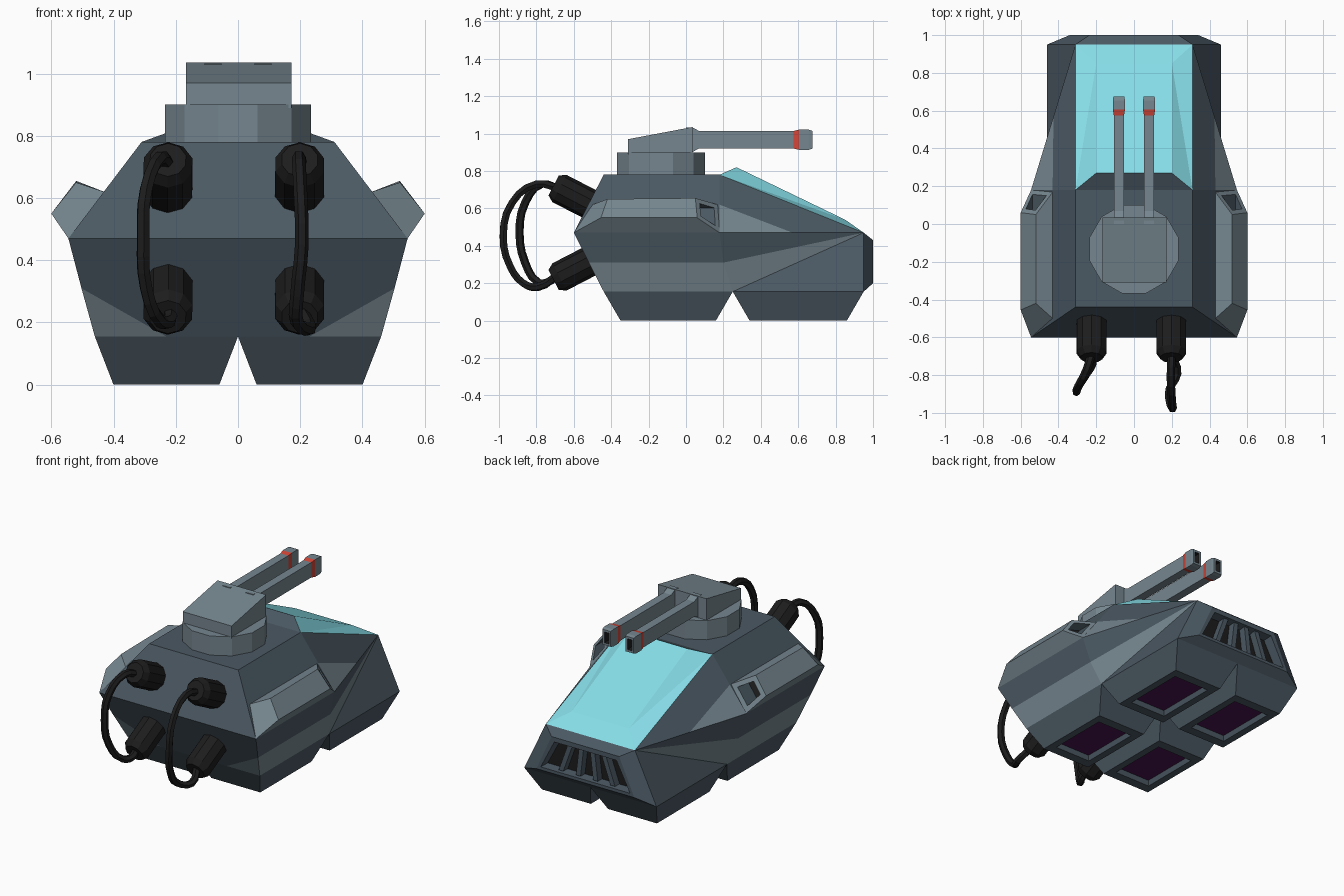
import bpy, bmesh, math
from mathutils import Vector

if "Cube" in bpy.data.objects:
    bpy.data.objects.remove(bpy.data.objects["Cube"])


def mat(name, r, g, b):
    m = bpy.data.materials.new(name)
    m.diffuse_color = (r, g, b, 1)
    m.use_nodes = True
    m.node_tree.nodes["Principled BSDF"].inputs["Base Color"].default_value = m.diffuse_color
    return m


MATS = [mat("dark_armour", .07, .10, .125), mat("light_armour", .18, .24, .275),
        mat("black_rubber", .012, .012, .012), mat("canopy_glass", .24, .72, .80),
        mat("red_band", .65, .06, .04), mat("purple_glow", .07, .008, .08)]
DARK, LIGHT, BLACK, GLASS, RED, PURPLE = range(6)


def finish(name, bm):
    bmesh.ops.recalc_face_normals(bm, faces=bm.faces)
    me = bpy.data.meshes.new(name)
    bm.to_mesh(me)
    bm.free()
    for m in MATS:
        me.materials.append(m)
    ob = bpy.data.objects.new(name, me)
    bpy.context.collection.objects.link(ob)
    return ob


def loft(name, loops, colours, start=True):
    """Bridge loops; colours holds one per band plus one for the end cap."""
    bm = bmesh.new()
    rings = [[bm.verts.new(p) for p in lp] for lp in loops]
    n = len(rings[0])
    for a, b, c in zip(rings, rings[1:], colours):
        for i in range(n):
            j = (i + 1) % n
            bm.faces.new((a[i], a[j], b[j], b[i])).material_index = c
    bm.faces.new(rings[-1]).material_index = colours[-1]
    if start:
        bm.faces.new(rings[0]).material_index = colours[0]
    return finish(name, bm)


def rect_y(y, cx, cz, hx, hz):
    return [(cx - hx, y, cz - hz), (cx + hx, y, cz - hz), (cx + hx, y, cz + hz), (cx - hx, y, cz + hz)]


def rect_z(x0, x1, y0, y1, z):
    return [(x0, y0, z), (x1, y0, z), (x1, y1, z), (x0, y1, z)]


def ring(c, axis, r, n, turn=0):
    q = Vector(axis).to_track_quat('Z', 'Y')
    return [Vector(c) + q @ Vector((r * math.cos(a), r * math.sin(a), 0))
            for a in (turn + 2 * math.pi * i / n for i in range(n))]


# Hull: right-hand corner points, '-' means mirrored
P = {"d0": (.31, -.44, .78), "d1": (.31, .18, .78), "d2": (.2, .27, .82), "c": (.2, .85, .54),
     "n": (.31, .95, .47), "w0": (.545, -.6, .47), "w1": (.545, .18, .47),
     "a": (.431, .18, .62), "b": (.426, .57, .47), "l0": (.503, -.52, .31), "l1": (.503, .2, .31),
     "s0": (.46, -.44, .155), "s1": (.46, .25, .155), "s2": (.46, .95, .155),
     "t": (.23, -.44, .155), "f0": (.235, 1, .43), "f1": (.34, 1, .2)}
SIDES = [("w0 w1 l1 l0", DARK), ("w1 b n l1", DARK), ("d0 d1 a w1 w0", DARK), ("d1 n b a", DARK),
         ("s1 s2 n", DARK), ("n s2 f1 f0", DARK), ("w1 b a", LIGHT), ("l0 l1 s1 s0", LIGHT),
         ("l1 n s1", LIGHT), ("l0 s0 t", LIGHT), ("d1 c d2", GLASS), ("d1 n c", GLASS)]
# Strips that span the middle, listed on the right side only
MIDDLE = [("d0 d1", DARK), ("d1 d2", DARK), ("d0 w0", DARK), ("w0 l0 t", DARK), ("d2 c", GLASS),
          ("c n", GLASS), ("n f0", DARK), ("f1 s2", DARK), ("t s0 s1 s2", DARK), ("f0 f1", DARK)]
bm = bmesh.new()
V = {}
for k, (x, y, z) in P.items():
    V[k] = bm.verts.new((x, y, z))
    V["-" + k] = bm.verts.new((-x, y, z))
for keys, c in SIDES:
    ks = keys.split()
    bm.faces.new([V[k] for k in ks]).material_index = c
    bm.faces.new([V["-" + k] for k in reversed(ks)]).material_index = c
for keys, c in MIDDLE:
    ks = keys.split()
    nose = bm.faces.new([V[k] for k in ks] + [V["-" + k] for k in reversed(ks)])
    nose.material_index = c
bmesh.ops.recalc_face_normals(bm, faces=bm.faces)
# Recessed nose grille
bmesh.ops.inset_individual(bm, faces=[nose], thickness=.035)
bmesh.ops.inset_individual(bm, faces=[nose], thickness=.008, depth=-.06)
nose.material_index = BLACK
finish("hull", bm)

for i in range(4):
    k = (i - 1.5) / 1.5
    xt, xb, h = k * .115, k * .18, .016
    loft(f"grille_slat_{i}", [[(xb - h, y, .225), (xb + h, y, .225), (xt + h, y, .405), (xt - h, y, .405)]
                              for y in (.93, .985)], [DARK, DARK])

# Four hover pods with recessed glowing undersides
for side, s in (("left", -1), ("right", 1)):
    for end, y0, y1, b0, b1 in (("rear", -.44, .25, -.35, .16), ("nose", .25, .95, .34, .86)):
        loops = [rect_z(0, .46, y0, y1, .155), rect_z(.06, .40, b0, b1, 0),
                 rect_z(.105, .355, b0 + .06, b1 - .06, 0), rect_z(.115, .345, b0 + .07, b1 - .07, .03)]
        loops = [[(s * x, y, z) for x, y, z in lp] for lp in loops]
        loft(f"hover_pod_{end}_{side}", loops, [DARK, DARK, DARK, PURPLE], start=False)

    # Side sponson with a forward intake
    back = [(.43, -.5, .62), (.52, -.42, .65), (.60, -.455, .55), (.545, -.6, .47)]
    front = [(.43, .17, .62), (.52, .05, .655), (.60, .06, .55), (.545, .18, .47)]
    back, front = ([Vector((s * x, y, z)) for x, y, z in lp] for lp in (back, front))
    mid = sum(front, Vector()) / 4
    lip = [p.lerp(mid, .36) for p in front]
    deep = [p + Vector((0, -.1, 0)) for p in lip]
    loft(f"sponson_{side}", [back, front, lip, deep], [LIGHT, LIGHT, DARK, BLACK])

    # Gun barrel: flared root, red band, hollow muzzle
    secs = [(.0, .027, .065), (.035, .027, .065), (.07, .027, .047), (.575, .027, .047),
            (.605, .032, .054), (.655, .032, .054), (.675, .029, .048), (.675, .016, .034), (.62, .016, .034)]
    loft(f"gun_barrel_{side}", [rect_y(y, s * .08, .967, hx, hz) for y, hx, hz in secs],
         [LIGHT, LIGHT, LIGHT, RED, LIGHT, LIGHT, LIGHT, BLACK, BLACK])

# Turret ring and wedge head
loft("turret_ring", [ring((0, -.133, z), (0, 0, 1), .243, 12, math.pi / 12) for z in (.76, .9)], [LIGHT, LIGHT])
profile = [(-.31, .89), (-.31, .97), (.035, 1.035), (.035, .89)]
loft("turret_head", [[(x, y, z) for y, z in profile] for x in (-.167, .172)], [LIGHT, LIGHT])

# Rear sockets, mirrored about the hull's waist line
for side, x in (("left", -.225), ("right", .198)):
    for level, f in (("upper", 1), ("lower", -1)):
        axis = Vector((0, -.89, .46 * f)).normalized()
        base = Vector((x, -.49, .47 + .14 * f))
        loft(f"hose_socket_{level}_{side}",
             [ring(base + axis * d, axis, r, 10, .3) for d, r in ((0, .082), (.21, .082), (.245, .06))],
             [BLACK, BLACK, BLACK])

# Sagging hoses joining the sockets
HOSES = {"left": [(-.225, -.69, .71), (-.25, -.77, .73), (-.295, -.86, .63), (-.305, -.89, .47),
                  (-.295, -.86, .31), (-.25, -.79, .205), (-.22, -.74, .205), (-.22, -.69, .24)],
         "right": [(.2, -.69, .71), (.195, -.80, .73), (.2, -.93, .63), (.205, -.977, .45),
                   (.19, -.94, .29), (.19, -.87, .2), (.23, -.79, .18), (.2, -.69, .24)]}
for side, pts in HOSES.items():
    cu = bpy.data.curves.new(f"hose_{side}", 'CURVE')
    cu.dimensions = '3D'
    cu.bevel_depth, cu.bevel_resolution, cu.resolution_u = .022, 1, 3
    cu.use_fill_caps = True
    sp = cu.splines.new('BEZIER')
    sp.bezier_points.add(len(pts) - 1)
    for bp, p in zip(sp.bezier_points, pts):
        bp.co = p
        bp.handle_left_type = bp.handle_right_type = 'AUTO'
    sp.use_smooth = False
    cu.materials.append(MATS[BLACK])
    ob = bpy.data.objects.new(f"hose_{side}", cu)
    bpy.context.collection.objects.link(ob)
    bpy.ops.object.select_all(action='DESELECT')
    ob.select_set(True)
    bpy.context.view_layer.objects.active = ob
    bpy.ops.object.convert(target='MESH')
